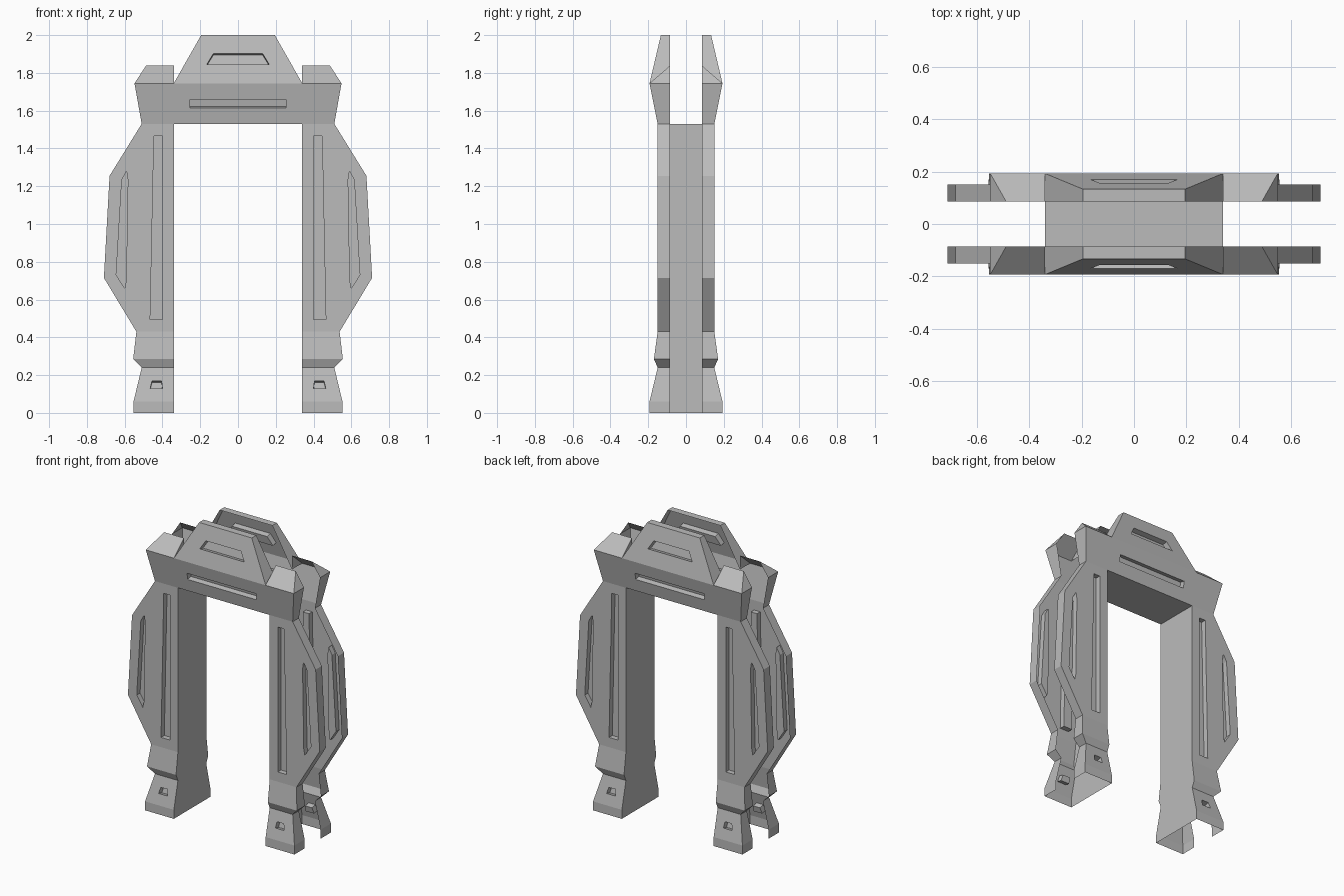
import bpy, bmesh
from mathutils import Vector

if "Cube" in bpy.data.objects:
    bpy.data.objects.remove(bpy.data.objects["Cube"])

steel = bpy.data.materials.new("plain_grey")
steel.use_nodes = True
GREY = (0.5, 0.5, 0.5, 1)
steel.diffuse_color = GREY
steel.node_tree.nodes["Principled BSDF"].inputs["Base Color"].default_value = GREY

INNER = 0.34      # half width of the opening
REAR = 0.085      # open rear edge of each shell
RECESS = 0.035    # slot depth
TOP = 1.53        # height of the opening
# half depth of the gate at each height
DEPTH = [(0, .193), (.06, .193), (.24, .15), (.285, .17), (.43, .15),
         (TOP, .15), (1.745, .193), (2.0, .133)]
# outer silhouette of a leg: x, z
LEG = [(.553, 0), (.553, .06), (.51, .24), (.555, .285), (.538, .43),
       (.71, .715), (.68, 1.255), (.51, TOP)]


def depth(z):
    for (z0, d0), (z1, d1) in zip(DEPTH, DEPTH[1:]):
        if z <= z1:
            return d0 + (d1 - d0) * (z - z0) / (z1 - z0)
    return DEPTH[-1][1]


def front(x, z):
    return Vector((x, -depth(z), z))


def rear(x, z):
    return Vector((x, -REAR, z))


def face(bm, pts, hint):
    """Add one face turned towards the hint direction."""
    f = bm.faces.new([bm.verts.new(p) for p in pts])
    f.normal_update()
    if f.normal.dot(Vector(hint)) < 0:
        f.normal_flip()
    return f


def side(bm, a, b, hint):
    """Strip running from the front surface to the rear edge."""
    face(bm, [front(*a), rear(*a), rear(*b), front(*b)], hint)


def panel(bm, outline, slots=()):
    """Flat front panel with recessed slots, all given as x, z."""
    loops = [[front(*p) for p in loop] for loop in [outline, *slots]]
    a, b, c = loops[0][:3]
    n = (b - a).cross(c - a).normalized()
    if n.y > 0:
        n = -n
    edges = []
    for loop in loops:
        vs = [bm.verts.new(p) for p in loop]
        edges += [bm.edges.new((v, vs[i - 1])) for i, v in enumerate(vs)]
    made = bmesh.ops.triangle_fill(bm, edges=edges, use_beauty=True, normal=n)
    for f in made["geom"]:
        if isinstance(f, bmesh.types.BMFace):
            f.normal_update()
            if f.normal.dot(n) < 0:
                f.normal_flip()
    for loop in loops[1:]:
        floor = [p - n * RECESS for p in loop]
        centre = sum(loop, Vector()) / len(loop)
        face(bm, floor, n)
        for i, p in enumerate(loop):
            face(bm, [loop[i - 1], p, floor[i], floor[i - 1]], centre - (p + loop[i - 1]) / 2)


def finish(name, bm, mirror=(False, False, False)):
    bmesh.ops.remove_doubles(bm, verts=bm.verts, dist=0.0005)
    mesh = bpy.data.meshes.new(name)
    bm.to_mesh(mesh)
    bm.free()
    mesh.materials.append(steel)
    ob = bpy.data.objects.new(name, mesh)
    bpy.context.collection.objects.link(ob)
    if any(mirror):
        mod = ob.modifiers.new("mirror", "MIRROR")
        mod.use_axis = mirror
        mod.use_mirror_merge = False


# Legs: foot, ankle, and broad upper panel with slots
bm = bmesh.new()
foot_slot = [(.40, .13), (.465, .13), (.455, .17), (.405, .17)]
for i in range(4):
    (x0, z0), (x1, z1) = LEG[i:i + 2]
    panel(bm, [(INNER, z0), (x0, z0), (x1, z1), (INNER, z1)],
          [foot_slot] if i == 1 else [])
long_slot = [(.40, .495), (.465, .495), (.445, 1.465), (.40, 1.465)]
side_slot = [(.60, .66), (.645, .73), (.615, 1.235), (.59, 1.28), (.583, 1.235), (.592, .70)]
panel(bm, [(INNER, .43), *LEG[4:], (INNER, TOP)], [long_slot, side_slot])
for a, b in zip(LEG, LEG[1:]):
    side(bm, a, b, (1, 0, 0))
finish("legs", bm, (True, True, False))

# Lintel beam across the top of the opening
bm = bmesh.new()
panel(bm, [(-.51, TOP), (.51, TOP), (.548, 1.745), (-.548, 1.745)],
      [[(-.255, 1.615), (.255, 1.615), (.255, 1.66), (-.255, 1.66)]])
for s in (1, -1):
    side(bm, (s * .51, TOP), (s * .548, 1.745), (s, 0, 0))
finish("lintel", bm, (False, True, False))

# Crest above the lintel
bm = bmesh.new()
panel(bm, [(-INNER, 1.745), (INNER, 1.745), (.195, 2), (-.195, 2)],
      [[(-.165, 1.845), (.165, 1.845), (.13, 1.903), (-.13, 1.903)]])
for s in (1, -1):
    side(bm, (s * INNER, 1.745), (s * .195, 2), (s, 0, 0))
side(bm, (-.195, 2), (.195, 2), (0, 0, 1))
finish("crest", bm, (False, True, False))

# Wedge shoulders at the lintel ends
bm = bmesh.new()
low_in, low_out = front(INNER, 1.745), front(.548, 1.745)
top_in, top_out = rear(INNER, 1.838), rear(.487, 1.838)
face(bm, [low_in, low_out, top_out, top_in], (0, -1, 1))
face(bm, [low_out, rear(.548, 1.745), top_out], (1, 0, 0))
face(bm, [low_in, rear(INNER, 1.745), top_in], (-1, 0, 0))
finish("shoulders", bm, (True, True, False))

# Lining of the passage: two walls and a ceiling
bm = bmesh.new()
for s in (1, -1):
    for (z0, d0), (z1, d1) in zip(DEPTH[:5], DEPTH[1:6]):
        x = s * INNER
        face(bm, [(x, -d0, z0), (x, d0, z0), (x, d1, z1), (x, -d1, z1)], (-s, 0, 0))
d = depth(TOP)
face(bm, [(-INNER, -d, TOP), (INNER, -d, TOP), (INNER, d, TOP), (-INNER, d, TOP)], (0, 0, -1))
finish("passage_lining", bm)
